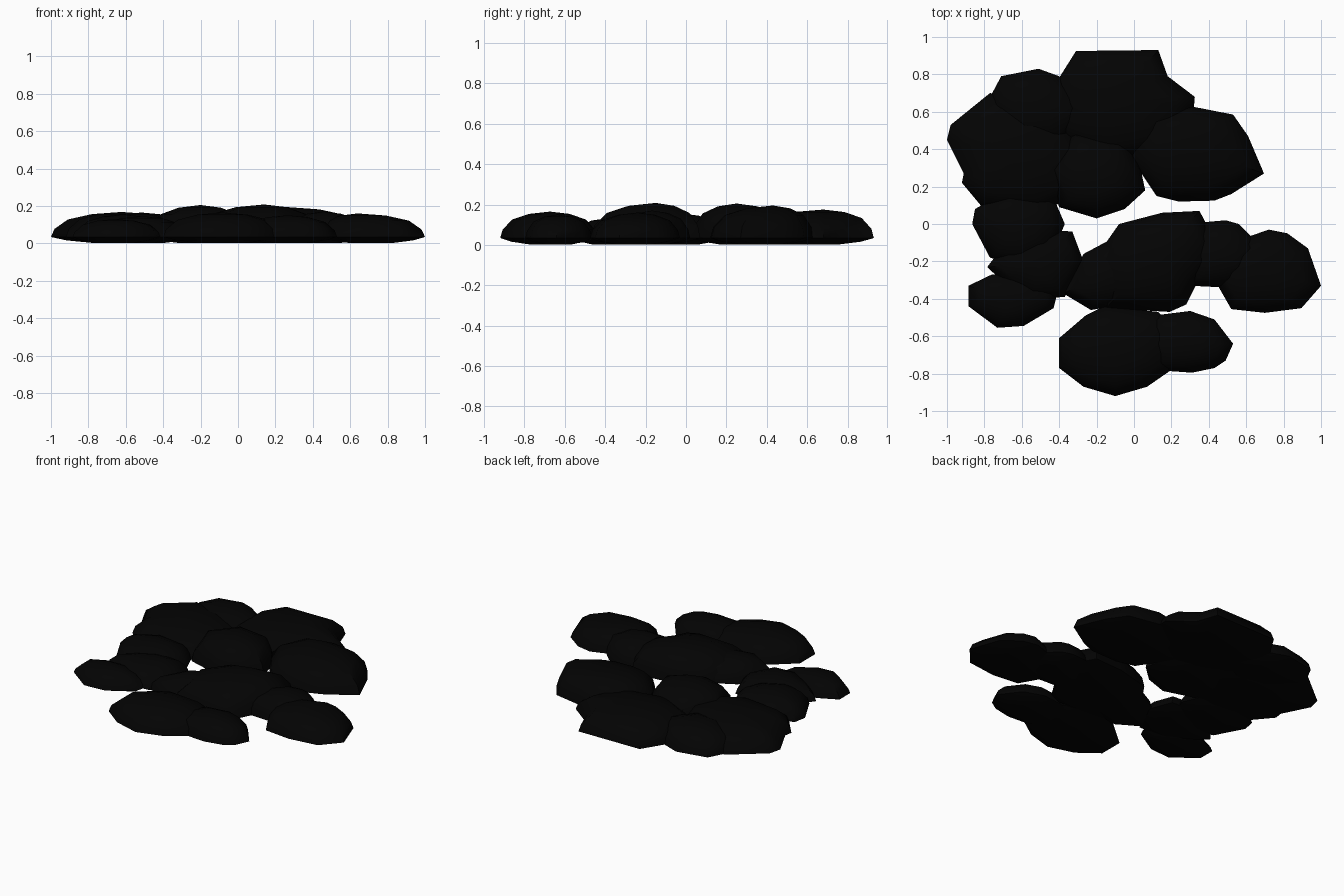
import bpy
from mathutils import Vector

black = bpy.data.materials.new("charcoal")
black.diffuse_color = (0.001, 0.001, 0.001, 1)

# Profiles shared by all lumps: belly (scale, z) and dome (scale, share of height)
BELLY = [(0.40, 0.002), (0.78, 0.016), (1.0, 0.034)]
DOME = [(0.95, 0.46), (0.76, 0.76), (0.42, 0.93)]


def lump(name, height, outline, peak=None):
    """Flattened pebble: shallow belly, sharp low rim, domed top leaning to its peak."""
    pts = [Vector(p) for p in outline]
    n = len(pts)
    area, c = 0.0, Vector((0, 0))
    for a, b in zip(pts, pts[1:] + pts[:1]):
        k = a.cross(b)
        area += k / 2
        c += (a + b) * k / 6
    c /= area
    if area < 0:
        pts.reverse()
    top_c = Vector(peak) if peak else c
    verts = []
    for s, z in BELLY:
        verts += [(*(c + (p - c) * s), z) for p in pts]
    for s, h in DOME:
        verts += [(*(top_c + (p - top_c) * s), height * h) for p in pts]
    verts.append((top_c.x, top_c.y, height))
    rows = len(BELLY) + len(DOME)
    faces = [tuple(reversed(range(n)))]
    for r in range(rows - 1):
        for i in range(n):
            j = (i + 1) % n
            faces.append((r * n + i, r * n + j, (r + 1) * n + j, (r + 1) * n + i))
    top = (rows - 1) * n
    faces += [(top + i, top + (i + 1) % n, len(verts) - 1) for i in range(n)]
    mesh = bpy.data.meshes.new(name)
    mesh.from_pydata(verts, [], faces)
    mesh.materials.append(black)
    obj = bpy.data.objects.new(name, mesh)
    bpy.context.collection.objects.link(obj)
    bpy.context.view_layer.objects.active = obj
    obj.select_set(True)
    bpy.ops.object.shade_smooth_by_angle(angle=0.8)
    obj.select_set(False)


# Rear cluster
lump("rear_left_lump", 0.165, [(-.71, .79), (-.51, .83), (-.40, .79), (-.22, .62),
                               (-.38, .42), (-.65, .43), (-.79, .64)])
lump("rear_lump", 0.175, [(-.31, .925), (.13, .93), (.18, .79), (.325, .68), (.32, .62),
                          (.20, .40), (-.15, .33), (-.42, .48), (-.42, .75)], (-.08, .68))
lump("far_left_lump", 0.168, [(-.77, .70), (-.98, .53), (-1.0, .45), (-.91, .27), (-.92, .22),
                              (-.82, .10), (-.50, .06), (-.30, .16), (-.25, .40), (-.45, .65)])
lump("rear_right_lump", 0.195, [(.30, .63), (.53, .585), (.61, .47), (.695, .27), (.52, .16),
                                (.43, .125), (.24, .12), (.12, .15), (-.02, .36), (.08, .58)],
     (.25, .43))
lump("inner_lump", 0.205, [(-.40, .09), (-.20, .03), (-.05, .08), (.06, .18), (.03, .32),
                           (-.06, .46), (-.32, .50), (-.48, .30)], (-.20, .25))

# Left chain
lump("left_upper_lump", 0.155, [(-.85, .08), (-.865, .0), (-.77, -.18), (-.60, -.23),
                                (-.43, -.14), (-.37, .0), (-.43, .14), (-.68, .18)])
lump("left_middle_lump", 0.145, [(-.785, -.23), (-.70, -.31), (-.55, -.40), (-.37, -.39),
                                 (-.27, -.20), (-.33, -.04), (-.52, -.03), (-.70, -.12)])
lump("left_lower_lump", 0.13, [(-.885, -.33), (-.885, -.44), (-.73, -.555), (-.59, -.545),
                               (-.43, -.45), (-.41, -.37), (-.55, -.27), (-.76, -.27)])

# Middle row
lump("centre_left_lump", 0.16, [(-.38, -.37), (-.23, -.46), (0, -.42), (.10, -.25),
                                (.0, -.05), (-.12, -.08), (-.27, -.16)])
lump("centre_lump", 0.208, [(-.08, .0), (.15, .06), (.35, .07), (.43, -.08), (.42, -.22),
                            (.33, -.33), (.28, -.43), (.19, -.47), (-.15, -.45), (-.22, -.20)],
     (.14, -.15))
lump("centre_right_lump", 0.17, [(.38, .01), (.49, .02), (.56, .0), (.68, -.12), (.64, -.28),
                                 (.50, -.34), (.30, -.33), (.24, -.15)])
lump("far_right_lump", 0.16, [(.72, -.03), (.82, -.05), (.93, -.13), (1.0, -.33), (.895, -.45),
                              (.70, -.475), (.52, -.455), (.42, -.28), (.52, -.10)], (.64, -.24))

# Front pair
lump("front_lump", 0.165, [(-.40, -.61), (-.40, -.77), (-.27, -.87), (-.10, -.92), (.07, -.87),
                           (.20, -.78), (.24, -.60), (.13, -.47), (-.16, -.44), (-.26, -.49)])
lump("front_right_lump", 0.15, [(.10, -.78), (.31, -.795), (.43, -.77), (.49, -.73), (.53, -.64),
                                (.43, -.51), (.30, -.465), (.10, -.49), (.0, -.64)])
